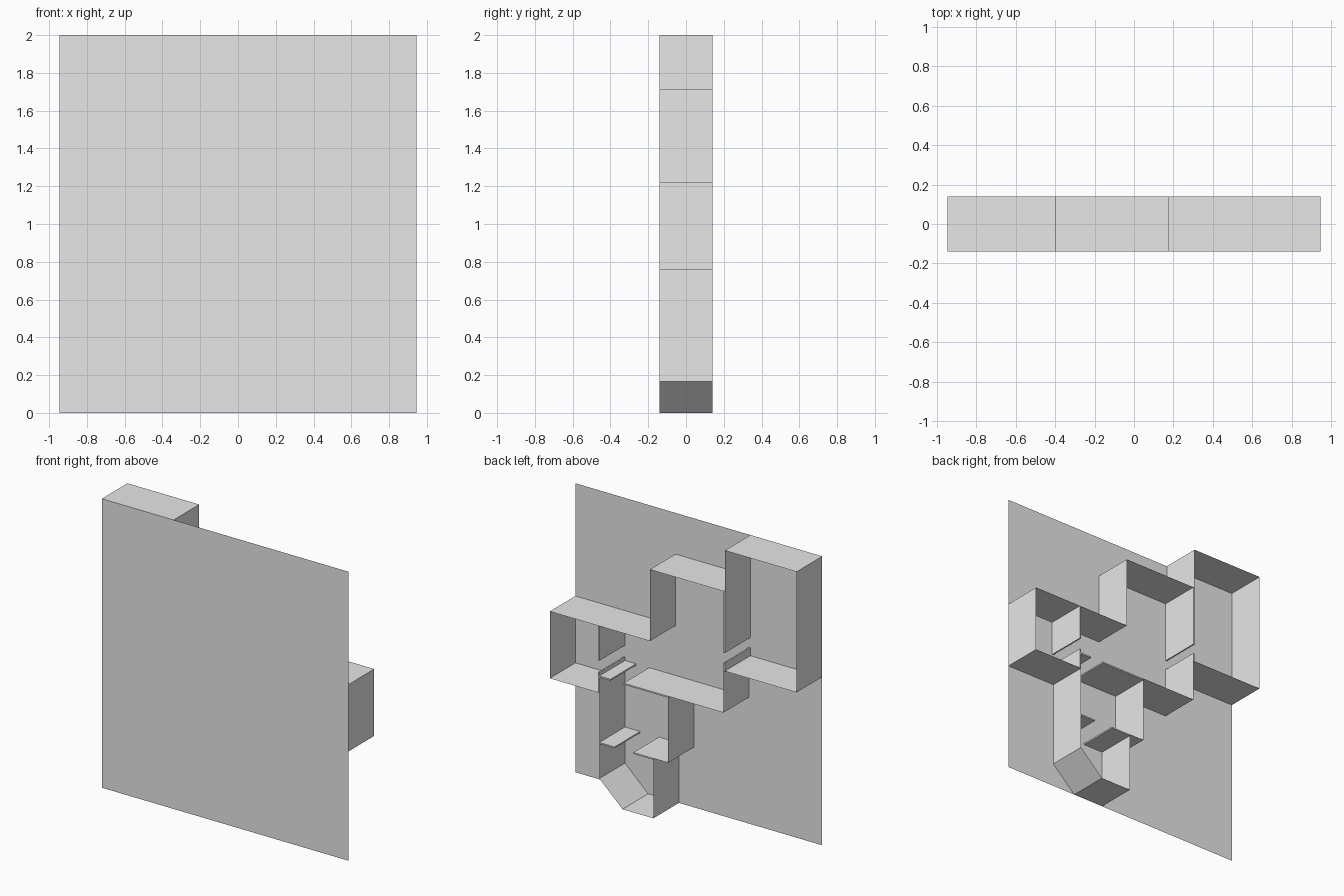
import bpy
import bmesh

cube = bpy.data.objects.get("Cube")
if cube:
    bpy.data.objects.remove(cube, do_unlink=True)

FLOOR, RIM = -0.14, 0.14   # floor plane and open rim of the walls, along y
HALF = 0.945               # half width of the base sheet
T = 0.005                  # half thickness of inner partitions

grey = bpy.data.materials.new("plain_grey")
grey.use_nodes = True
colour = (0.8, 0.8, 0.8, 1.0)
grey.diffuse_color = colour
grey.node_tree.nodes["Principled BSDF"].inputs["Base Color"].default_value = colour


def make_object(name, build):
    bm = bmesh.new()
    build(bm)
    mesh = bpy.data.meshes.new(name)
    bm.to_mesh(mesh)
    bm.free()
    mesh.materials.append(grey)
    obj = bpy.data.objects.new(name, mesh)
    bpy.context.collection.objects.link(obj)
    return obj


def sheet(corners):
    """Single flat face from (x, z) corners at floor depth."""
    def build(bm):
        bm.faces.new([bm.verts.new((x, FLOOR, z)) for x, z in corners])
    return build


def wall_loop(points):
    """Closed run of upright walls following an (x, z) outline."""
    def build(bm):
        low = [bm.verts.new((x, FLOOR, z)) for x, z in points]
        high = [bm.verts.new((x, RIM, z)) for x, z in points]
        for i in range(len(points)):
            j = (i + 1) % len(points)
            bm.faces.new((low[i], high[i], high[j], low[j]))
    return build


def partition(x0, x1, z0, z1):
    """Thin solid wall between two rooms."""
    def build(bm):
        bmesh.ops.create_cube(bm, size=1)
        for v in bm.verts:
            v.co = (x1 if v.co.x > 0 else x0,
                    RIM if v.co.y > 0 else FLOOR,
                    z1 if v.co.z > 0 else z0)
    return build


# Base sheet
make_object("base_sheet", sheet([(-HALF, 0), (HALF, 0), (HALF, 2), (-HALF, 2)]))

# Outer walls, one continuous outline
outline = [
    (-0.395, 1.715), (-0.395, 2), (-HALF, 2), (-HALF, 1.165),    # large room
    (-0.385, 1.165), (-0.385, 0.87 + T), (0.038, 0.87 + T),      # hall
    (0.038, 0.41 + T), (0.152, 0.41 + T),                        # middle room
    (0.152, 0), (0.388, 0), (0.565, 0.165),                      # entrance with slanted wall
    (0.565, 0.757), (HALF, 0.757), (HALF, 1.22),                 # side room
    (0.178, 1.22), (0.178, 1.715),                               # upper room
]
make_object("outer_walls", wall_loop(outline))

# Partitions that cross upwards: x centre, bottom, top
for name, x, z0, z1 in (
    ("large_room_upper_partition", -0.39, 1.29, 1.715),
    ("large_room_lower_partition", -0.39, 1.165, 1.222),
    ("side_room_upper_partition", 0.57, 0.98, 1.22),
    ("side_room_lower_partition", 0.57, 0.757, 0.9),
):
    make_object(name, partition(x - T, x + T, z0, z1))

# Partitions that run sideways, leaving doorways: height, ends
for name, z, x0, x1 in (
    ("hall_short_partition", 0.87, 0.48, 0.565),
    ("hall_long_partition", 0.87, 0.038, 0.38),
    ("entrance_short_partition", 0.41, 0.449, 0.565),
    ("entrance_long_partition", 0.41, 0.152, 0.305),
):
    make_object(name, partition(x0, x1, z - T, z + T))
